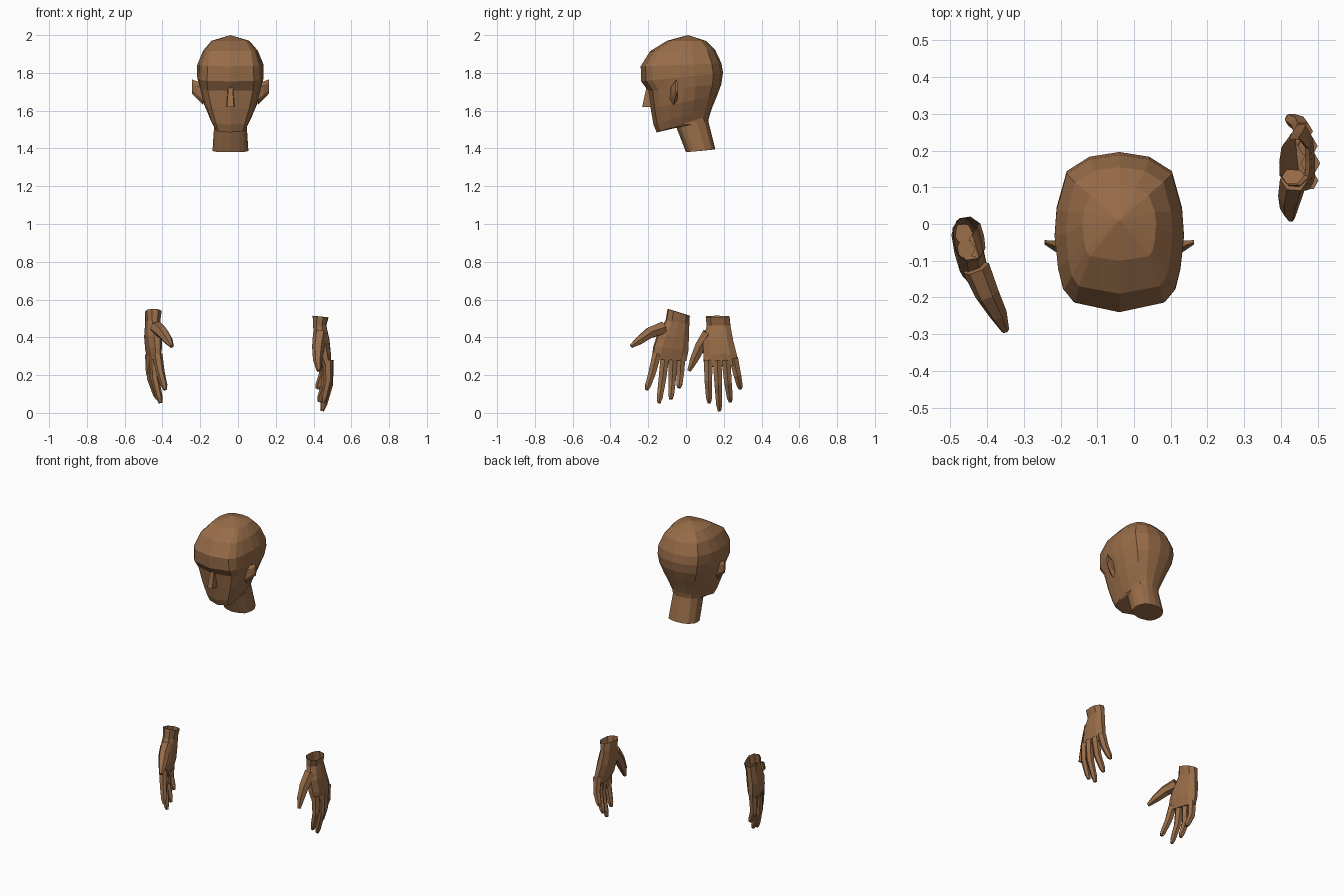
import bpy, bmesh, math
from mathutils import Vector as V

skin = bpy.data.materials.new("brown_skin")
skin.diffuse_color = (0.31, 0.15, 0.065, 1)


def finish(name, bm):
    bmesh.ops.recalc_face_normals(bm, faces=bm.faces)
    me = bpy.data.meshes.new(name)
    bm.to_mesh(me)
    bm.free()
    me.materials.append(skin)
    ob = bpy.data.objects.new(name, me)
    bpy.context.collection.objects.link(ob)
    return ob


def loft(bm, rings, start=None, end=None):
    """Bridge closed rings of points; start/end are optional cap centres."""
    vs = [[bm.verts.new(p) for p in r] for r in rings]
    n = len(vs[0])
    for a, b in zip(vs, vs[1:]):
        for i in range(n):
            bm.faces.new((a[i], a[(i + 1) % n], b[(i + 1) % n], b[i]))
    for ring, c in ((vs[0], start), (vs[-1], end)):
        if c is not None:
            c = bm.verts.new(c)
            for i in range(n):
                bm.faces.new((ring[i], ring[(i + 1) % n], c))


# Head and neck: tilted rings from neck to crown
CX = -0.04
T = (0, .06, .14, .27, .48, .65, .88, .97, 1)


def head_ring(yf, zf, yb, zb, wf, wm, wb):
    w = (0, wf, wf + .55 * (wm - wf), wf + .82 * (wm - wf), wm, .97 * wm, wb, .57 * wb, 0)
    half = [(x, yf + t * (yb - yf), zf + t * (zb - zf)) for x, t in zip(w, T)]
    pts = half + [(-x, y, z) for x, y, z in half[-2:0:-1]]
    return [V((CX + x, y, z)) for x, y, z in pts]


head_rows = [
    (0, 1.38, .155, 1.395, .05, .095, .07),
    (-.05, 1.51, .118, 1.545, .045, .086, .065),
    (-.155, 1.485, .125, 1.575, .066, .088, .075),
    (-.172, 1.525, .14, 1.62, .076, .112, .09),
    (-.187, 1.61, .165, 1.68, .1, .145, .11),
    (-.2, 1.705, .187, 1.74, .12, .165, .132),
    (-.237, 1.755, .196, 1.80, .125, .176, .143),
    (-.24, 1.835, .188, 1.85, .12, .176, .143),
    (-.19, 1.915, .155, 1.92, .11, .145, .12),
    (-.1, 1.97, .105, 1.97, .08, .1, .08),
]
bm = bmesh.new()
loft(bm, [head_ring(*r) for r in head_rows], (CX, .077, 1.387), (CX, .01, 2.0))
finish("head", bm)

# Nose: a wedge widening downwards
bm = bmesh.new()
loft(bm, [[V((CX + x, y, z)) for x, y in ((-w, -.17), (w, -.17), (w * .8, yt), (-w * .8, yt))]
          for w, yt, z in ((.014, -.207, 1.735), (.023, -.232, 1.62))],
     (CX, -.19, 1.735), (CX, -.19, 1.62))
finish("nose", bm)

# Ears: thin tapering flaps
for side, name in ((-1, "right_ear"), (1, "left_ear")):
    bm = bmesh.new()
    rings = []
    for x, y, hy, z0, z1 in ((.145, -.065, .02, 1.63, 1.745), (.175, -.06, .015, 1.66, 1.755),
                             (.203, -.05, .006, 1.69, 1.765)):
        c = .25 * (z1 - z0)
        rings.append([V((CX + side * x, y + a * hy, z)) for a, z in
                      ((-1, z0 + c), (0, z0), (1, z0 + c), (1, z1 - c), (0, z1), (-1, z1 - c))])
    loft(bm, rings, end=(CX + side * .204, -.05, 1.728))
    finish(name, bm)


# Hands: palm loft between two edge lines, plus tapered digits
def palm(bm, rows):
    mids = [(V(f) + V(b)) / 2 for f, b, t in rows]
    rings = []
    for i, (f, b, t) in enumerate(rows):
        axis = mids[min(i + 1, len(rows) - 1)] - mids[max(i - 1, 0)]
        w = (V(b) - V(f)) / 2
        n = w.cross(axis).normalized() * t / 2
        rings.append([mids[i] + w * a + n * c for a, c in
                      ((-1, .4), (-.6, .95), (0, 1), (.6, .9), (1, .35),
                       (1, -.35), (.6, -.9), (0, -1), (-.6, -.95), (-1, -.4))])
    loft(bm, rings, end=mids[-1])


def digit(bm, pts, radii, sides=6):
    pts = [V(p) for p in pts]
    rings = []
    for i, (p, r) in enumerate(zip(pts, radii)):
        d = (pts[min(i + 1, len(pts) - 1)] - pts[max(i - 1, 0)]).normalized()
        u = V((1, 0, 0)).cross(d).normalized()
        v = d.cross(u)
        rings.append([p + r * (u * math.cos(a) + v * math.sin(a))
                      for a in (math.tau * (k + .5) / sides for k in range(sides))])
    loft(bm, rings, pts[0], pts[-1])


def hand(name, rows, fingers, thumb):
    bm = bmesh.new()
    palm(bm, rows)
    for a, b, c in fingers:
        a, b, c = V(a), V(b), V(c)
        digit(bm, (a, b, b.lerp(c, .75), c), (.027, .023, .018, .010))
    digit(bm, thumb, (.038, .033, .025, .011))
    finish(name, bm)


hand("left_hand",
     [((.435, .105, .51), (.44, .23, .51), .085),
      ((.43, .11, .46), (.435, .235, .46), .07),
      ((.445, .09, .38), (.445, .25, .38), .08),
      ((.46, .092, .30), (.455, .268, .31), .07),
      ((.475, .097, .245), (.455, .28, .25), .045)],
     [((.475, .118, .28), (.477, .118, .17), (.45, .123, .052)),
      ((.48, .165, .28), (.48, .171, .15), (.445, .177, .01)),
      ((.473, .212, .28), (.465, .222, .16), (.43, .235, .058)),
      ((.46, .252, .29), (.45, .272, .20), (.42, .288, .127))],
     [(.435, .12, .42), (.425, .075, .35), (.422, .042, .28), (.427, .016, .222)])

hand("right_hand",
     [((-.44, -.095, .55), (-.46, .018, .515), .085),
      ((-.44, -.105, .49), (-.465, .015, .47), .072),
      ((-.43, -.15, .41), (-.47, .012, .40), .08),
      ((-.425, -.17, .35), (-.47, .01, .33), .07),
      ((-.425, -.18, .285), (-.467, .0, .275), .045)],
     [((-.427, -.155, .31), (-.412, -.177, .22), (-.385, -.208, .122)),
      ((-.445, -.11, .31), (-.44, -.125, .18), (-.41, -.143, .053)),
      ((-.458, -.068, .31), (-.458, -.073, .18), (-.425, -.08, .073)),
      ((-.465, -.025, .31), (-.465, -.03, .21), (-.435, -.037, .133))],
     [(-.43, -.12, .45), (-.40, -.19, .425), (-.37, -.245, .385), (-.35, -.29, .353)])
